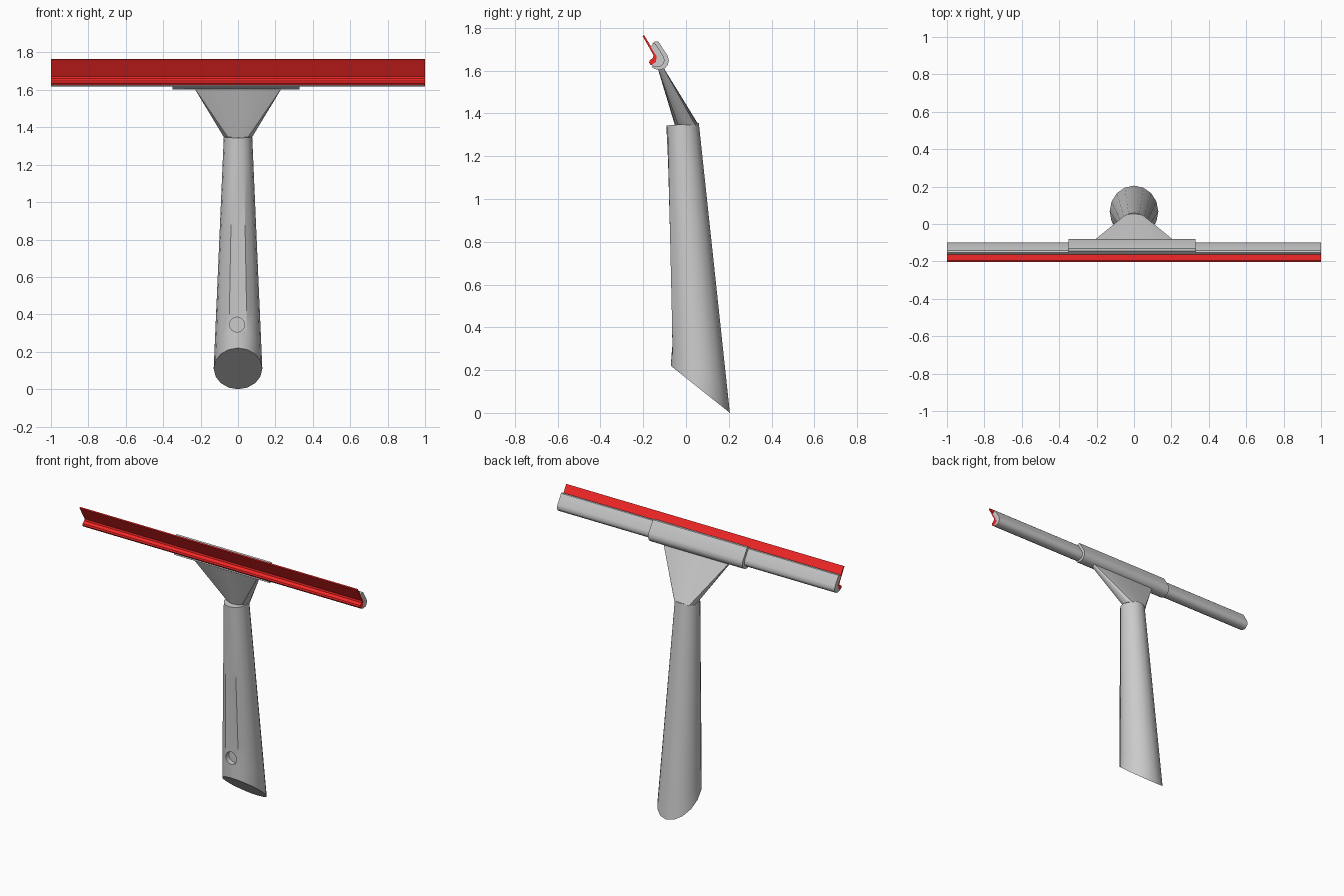
import bpy, bmesh, math

if "Cube" in bpy.data.objects:
    bpy.data.objects.remove(bpy.data.objects["Cube"])

def finish(name, bm, color=None, angle=35):
    bmesh.ops.recalc_face_normals(bm, faces=bm.faces)
    me = bpy.data.meshes.new(name)
    bm.to_mesh(me)
    bm.free()
    ob = bpy.data.objects.new(name, me)
    bpy.context.collection.objects.link(ob)
    if color:
        mat = bpy.data.materials.new(name + "_material")
        mat.diffuse_color = color
        mat.use_nodes = True
        mat.node_tree.nodes["Principled BSDF"].inputs["Base Color"].default_value = mat.diffuse_color
        me.materials.append(mat)
    smooth(ob, angle)
    return ob

def smooth(ob, angle):
    bpy.ops.object.select_all(action='DESELECT')
    bpy.context.view_layer.objects.active = ob
    ob.select_set(True)
    bpy.ops.object.shade_smooth_by_angle(angle=math.radians(angle))

def loft(rings):
    """Skin equal-length rings of points and cap both ends."""
    bm = bmesh.new()
    vs = [[bm.verts.new(p) for p in r] for r in rings]
    n = len(vs[0])
    for a, b in zip(vs, vs[1:]):
        for i in range(n):
            j = (i + 1) % n
            bm.faces.new((a[i], a[j], b[j], b[i]))
    bm.faces.new(vs[0][::-1])
    bm.faces.new(vs[-1])
    return bm

def bar(name, profile, x0, x1, color=None):
    """Extrude a (y, z) profile along x."""
    return finish(name, loft([[(x, y, z) for y, z in profile] for x in (x0, x1)]), color)

SIDES = 16
ANGLES = [2 * math.pi * i / SIDES for i in range(SIDES)]

# handle: tapered tube with slanted foot and shallow front groove
def foot(a):
    y = 0.067 + 0.138 * math.sin(a)
    return 0.13 * math.cos(a), y, 0.22 * (0.205 - y) / 0.276

def head(a):
    y = -0.016 + 0.076 * math.sin(a)
    return 0.076 * math.cos(a), y, 1.35 + 0.07 * y

rings = []
for t, dent in ((0, 0), (0.08, 0.008), (0.2, 0.014), (0.55, 0.012), (0.85, 0.005), (1, 0)):
    ring = []
    for i, a in enumerate(ANGLES):
        x, y, z = (p + (q - p) * t for p, q in zip(foot(a), head(a)))
        ring.append((x, y + (dent if i == SIDES * 3 // 4 else 0), z))
    rings.append(ring)
handle = finish("handle", loft(rings))

# blind round recess near the foot
cutter = finish("recess_cutter", loft([
    [(-0.005 + 0.04 * math.cos(a), y, 0.345 + 0.04 * math.sin(a)) for a in ANGLES]
    for y in (-0.2, -0.03)]))
cutter.hide_render = True
mod = handle.modifiers.new("recess", 'BOOLEAN')
mod.operation = 'DIFFERENCE'
mod.solver = 'EXACT'
mod.object = cutter
bpy.context.view_layer.objects.active = handle
bpy.ops.object.modifier_apply(modifier=mod.name)
bpy.data.objects.remove(cutter)
smooth(handle, 35)

# neck: round at the handle, flaring to a thin wide edge
def flat(v, k=1.6):
    return max(-1, min(1, k * v))

neck_low = [(0.074 * math.cos(a), 0.004 + 0.056 * math.sin(a), 1.345) for a in ANGLES]
neck_top = [(0.24 * flat(math.cos(a)), -0.122 + 0.013 * flat(math.sin(a)), 1.62) for a in ANGLES]
finish("neck", loft([neck_low, neck_top]), angle=25)

# channel that grips the blade, full width
bar("blade_channel", [(-0.166, 1.712), (-0.152, 1.727), (-0.142, 1.725), (-0.106, 1.668),
                      (-0.10, 1.648), (-0.105, 1.632), (-0.117, 1.621), (-0.135, 1.617),
                      (-0.155, 1.621), (-0.16, 1.628), (-0.14, 1.64), (-0.138, 1.668)], -1, 1)

# thicker central sleeve
bar("center_sleeve", [(-0.157, 1.725), (-0.145, 1.737), (-0.13, 1.737), (-0.086, 1.67),
                      (-0.08, 1.648), (-0.085, 1.626), (-0.1, 1.61), (-0.122, 1.603),
                      (-0.148, 1.608), (-0.162, 1.617), (-0.14, 1.64), (-0.138, 1.668)],
    -0.35, 0.33)

# red rubber blade with bulged root
bar("rubber_blade", [(-0.203, 1.762), (-0.196, 1.766), (-0.140, 1.675), (-0.128, 1.66),
                     (-0.126, 1.645), (-0.135, 1.632), (-0.15, 1.625), (-0.165, 1.627),
                     (-0.173, 1.637), (-0.17, 1.648), (-0.154, 1.66), (-0.152, 1.672)],
    -1, 1, (0.9, 0.02, 0.02, 1))
